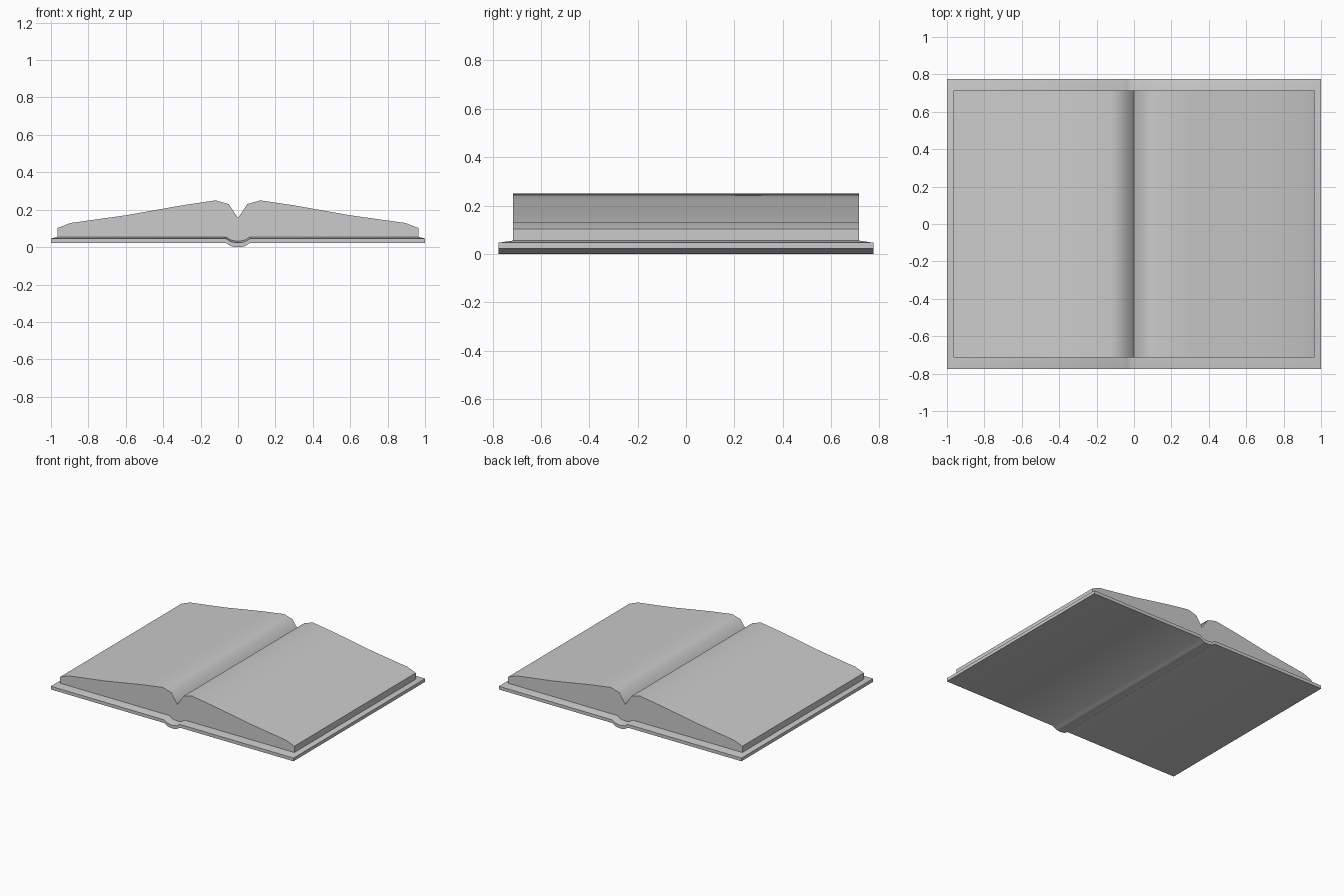
import bpy, bmesh, math

if "Cube" in bpy.data.objects:
    bpy.data.objects.remove(bpy.data.objects["Cube"])


def mirrored(half):
    """Mirror a right-half profile (outer to centre) into a full left-to-right one."""
    return [(-x, z) for x, z in half] + [(x, z) for x, z in reversed(half) if x > 0]


def make_object(name, bm, angle):
    bmesh.ops.recalc_face_normals(bm, faces=bm.faces)
    mesh = bpy.data.meshes.new(name)
    bm.to_mesh(mesh)
    bm.free()
    obj = bpy.data.objects.new(name, mesh)
    bpy.context.collection.objects.link(obj)
    bpy.ops.object.select_all(action='DESELECT')
    obj.select_set(True)
    bpy.context.view_layer.objects.active = obj
    bpy.ops.object.shade_smooth_by_angle(angle=math.radians(angle))
    return obj


def add_row(bm, profile, y):
    return [bm.verts.new((x, y, z)) for x, z in profile]


# Shared cover curve: flat boards with a rounded dip at the spine
bottom = mirrored([(1, .022), (.065, .022), (.038, .005), (.015, 0), (0, 0)])
board_top = [(x, z + .024) for x, z in bottom]
inner_top = [(max(-.965, min(.965, x)), z + .033) for x, z in bottom]
OUT_Y, IN_Y = .775, .715

# Cover: boards, spine and the gently sloped rim around the pages
bm = bmesh.new()
rows = [add_row(bm, p, y) for p, y in (
    (bottom, -OUT_Y), (board_top, -OUT_Y), (inner_top, -IN_Y),
    (inner_top, IN_Y), (board_top, OUT_Y), (bottom, OUT_Y))]
for k, a in enumerate(rows):
    b = rows[(k + 1) % len(rows)]
    for i in range(len(a) - 1):
        bm.faces.new((a[i], a[i + 1], b[i + 1], b[i]))
for end in (0, -1):
    v = [r[end] for r in rows]
    bm.faces.new((v[0], v[1], v[4], v[5]))
    bm.faces.new((v[1], v[2], v[3], v[4]))
make_object("cover", bm, 35)

# Pages: two arched halves meeting in a deep gutter
page_top = mirrored([(.965, .102), (.895, .129), (.6, .17), (.3, .223),
                     (.12, .25), (.05, .23), (0, .155)])
bm = bmesh.new()
face = bm.faces.new(add_row(bm, inner_top + page_top[::-1], -IN_Y))
new = bmesh.ops.extrude_face_region(bm, geom=[face], use_keep_orig=True)["geom"]
verts = [g for g in new if isinstance(g, bmesh.types.BMVert)]
bmesh.ops.translate(bm, verts=verts, vec=(0, 2 * IN_Y, 0))
make_object("pages", bm, 45)
